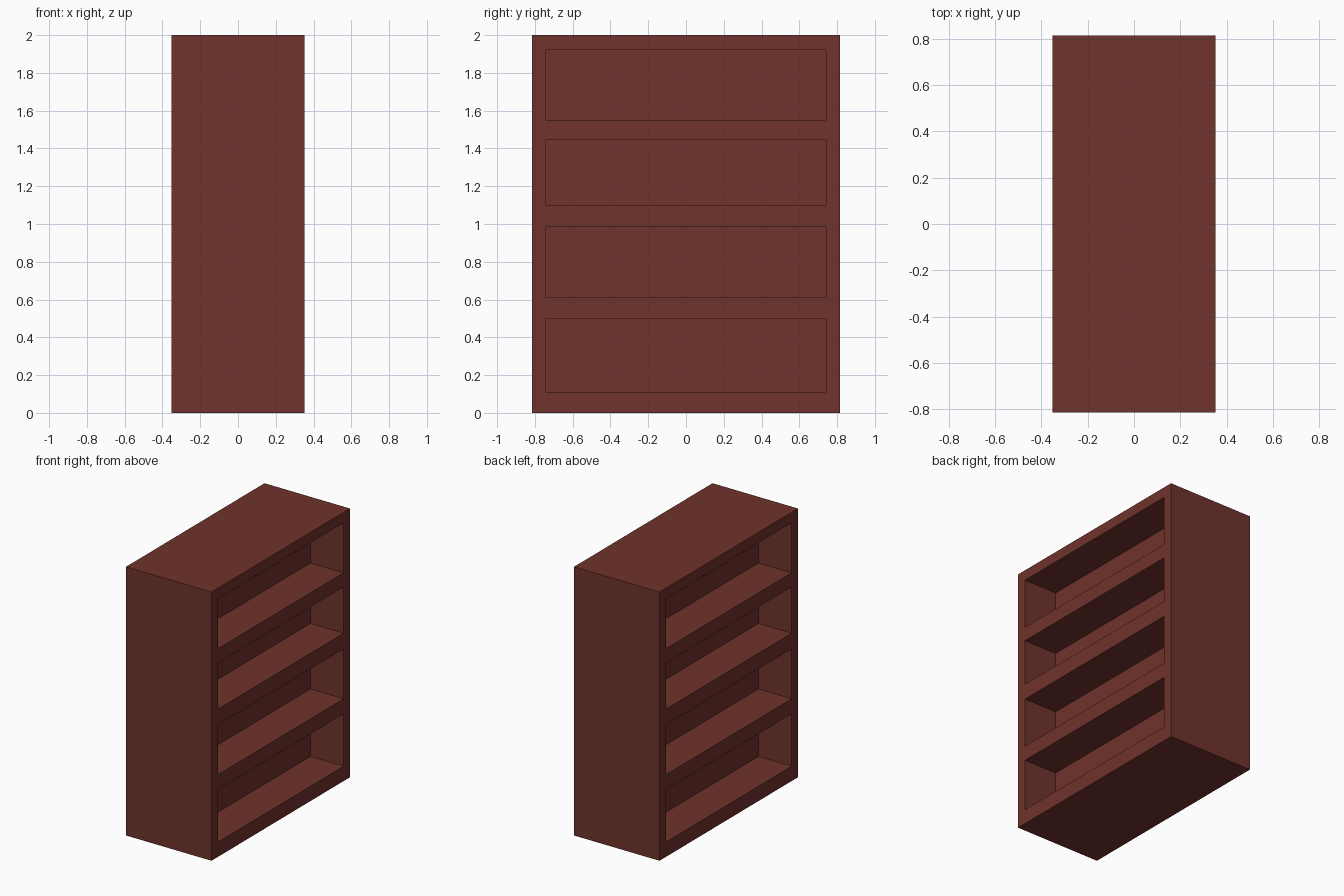
import bpy, bmesh
from mathutils import Matrix

if "Cube" in bpy.data.objects:
    bpy.data.objects.remove(bpy.data.objects["Cube"])

HX, HY, H = 0.352, 0.814, 2.0        # half depth, half length, height
CELL_Y, DIVIDER = 0.74, 0.079        # cell half length, half thickness of middle panel
CELLS = [(0.11, 0.50), (0.612, 0.983), (1.10, 1.444), (1.55, 1.922)]


def add_box(bm, lo, hi):
    size = [b - a for a, b in zip(lo, hi)]
    mid = [(a + b) / 2 for a, b in zip(lo, hi)]
    bmesh.ops.create_cube(bm, size=1.0, matrix=Matrix.Translation(mid) @ Matrix.Diagonal((*size, 1)))


def make_object(name, boxes):
    bm = bmesh.new()
    for lo, hi in boxes:
        add_box(bm, lo, hi)
    mesh = bpy.data.meshes.new(name)
    bm.to_mesh(mesh)
    bm.free()
    obj = bpy.data.objects.new(name, mesh)
    bpy.context.collection.objects.link(obj)
    return obj


# Solid shelf body
shelf = make_object("double_sided_bookshelf", [((-HX, -HY, 0), (HX, HY, H))])
wood = bpy.data.materials.new("red_brown_wood")
wood.diffuse_color = (0.16, 0.033, 0.025, 1)
wood.use_nodes = True
wood.node_tree.nodes["Principled BSDF"].inputs["Base Color"].default_value = wood.diffuse_color
shelf.data.materials.append(wood)

# Shelf openings, cut from both long sides up to the middle panel
openings = []
for z0, z1 in CELLS:
    openings.append(((DIVIDER, -CELL_Y, z0), (HX + 0.1, CELL_Y, z1)))
    openings.append(((-HX - 0.1, -CELL_Y, z0), (-DIVIDER, CELL_Y, z1)))
cutter = make_object("shelf_openings_cutter", openings)
cutter.data.materials.append(wood)
cutter.hide_render = True

cut = shelf.modifiers.new("cut_openings", 'BOOLEAN')
cut.operation = 'DIFFERENCE'
cut.solver = 'EXACT'
cut.object = cutter

# Bake the cut and remove the helper
bpy.context.view_layer.objects.active = shelf
shelf.select_set(True)
bpy.ops.object.modifier_apply(modifier=cut.name)
bpy.data.objects.remove(cutter)
